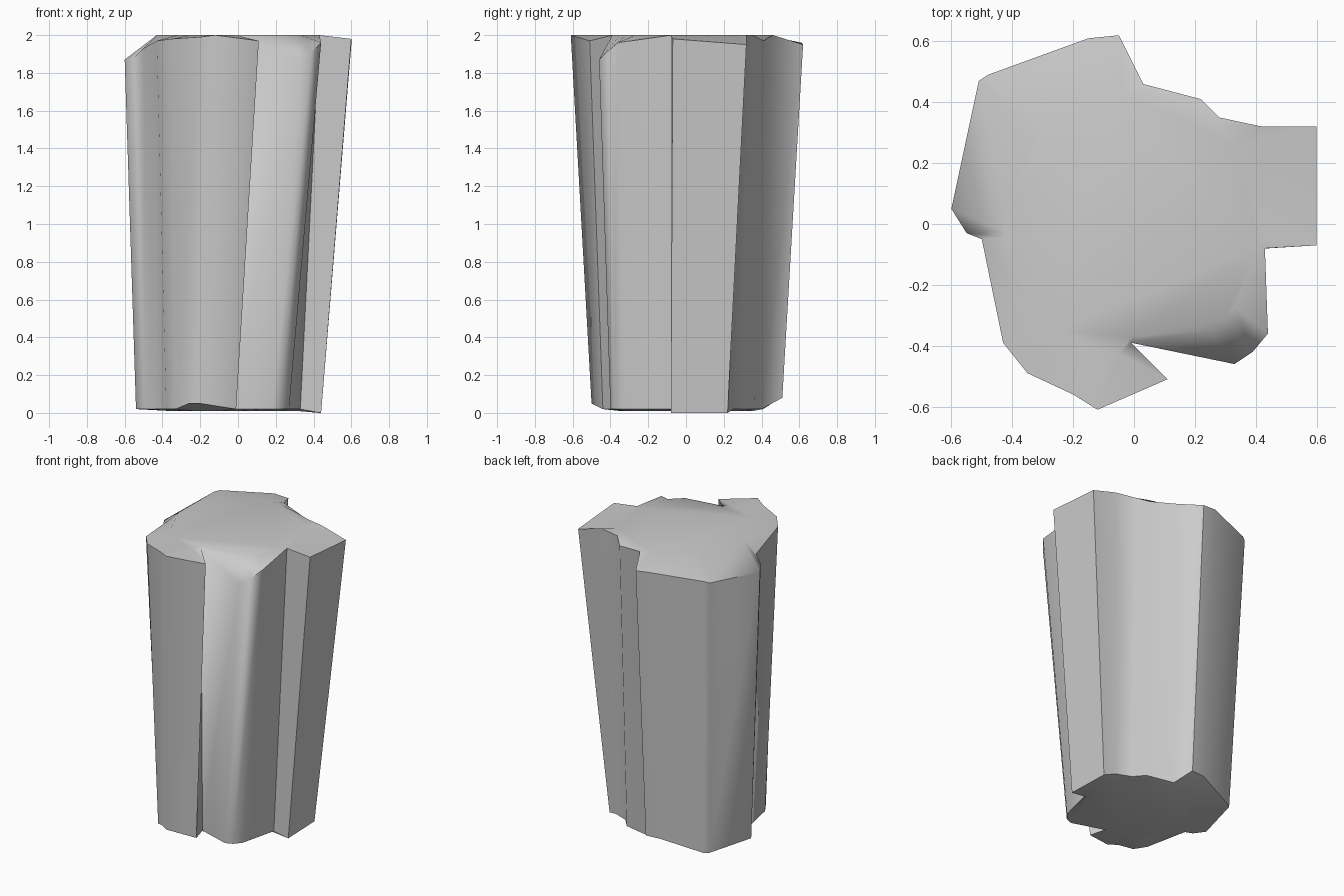
import bpy, bmesh, math

if "Cube" in bpy.data.objects:
    bpy.data.objects.remove(bpy.data.objects["Cube"])

# Column outline, counter-clockwise: top x, top y, top z, bottom x, bottom y
OUTLINE = [
    (0.60, 0.32, 1.95, 0.43, 0.22), (0.42, 0.32, 2.00, 0.36, 0.25),
    (0.28, 0.35, 2.00, 0.26, 0.29), (0.22, 0.41, 1.97, 0.20, 0.36),
    (0.03, 0.46, 2.00, 0.01, 0.40), (-0.05, 0.62, 1.95, -0.05, 0.51),
    (-0.15, 0.61, 1.96, -0.15, 0.50), (-0.48, 0.49, 1.94, -0.42, 0.41),
    (-0.51, 0.47, 1.93, -0.45, 0.39), (-0.60, 0.05, 1.87, -0.54, 0.06),
    (-0.55, -0.03, 1.88, -0.49, -0.01), (-0.50, -0.05, 1.93, -0.44, -0.03),
    (-0.43, -0.39, 1.97, -0.38, -0.32), (-0.35, -0.49, 1.98, -0.33, -0.40),
    (-0.20, -0.56, 1.99, -0.26, -0.46), (-0.12, -0.61, 2.00, -0.20, -0.50),
    (0.11, -0.51, 1.97, -0.01, -0.44), (-0.01, -0.39, 2.00, -0.04, -0.33),
    (0.33, -0.46, 1.87, 0.18, -0.40), (0.39, -0.42, 1.91, 0.23, -0.38),
    (0.44, -0.36, 1.96, 0.27, -0.33), (0.43, -0.08, 2.00, 0.33, -0.08),
    (0.60, -0.07, 1.98, 0.44, -0.08),
]
TIP = 16  # overhanging tip of the front spur
N = len(OUTLINE)


def inner_ring(points, limit, z):
    """Flat cap edge set in from the rim, kept in angular order."""
    ring = []
    for i, (x, y) in enumerate(points):
        a, r = math.atan2(y, x), math.hypot(x, y)
        if i == TIP:
            a = sum(math.atan2(q[1], q[0]) for q in (points[i - 1], points[i + 1])) / 2
        r = min(0.95 * r, limit)
        ring.append((r * math.cos(a), r * math.sin(a), z))
    return ring


top = [p[:3] for p in OUTLINE]
bottom = []
for *_, x, y in OUTLINE:
    z = 0.0 if x > 0.4 else 0.08 if y > 0.45 else 0.05 if y < -0.45 else 0.02
    bottom.append((x, y, z))

rings = [
    inner_ring([p[:2] for p in bottom], 0.36, 0.01),
    bottom,
    top,
    inner_ring([p[:2] for p in top], 0.43, 2.0),
]

# Fluted rock column, skinned through the rings and capped
bm = bmesh.new()
loops = [[bm.verts.new(co) for co in ring] for ring in rings]
for a, b in zip(loops, loops[1:]):
    for i in range(N):
        j = (i + 1) % N
        bm.faces.new((a[i], a[j], b[j], b[i]))
bm.faces.new(loops[0][::-1])
bm.faces.new(loops[-1])
bmesh.ops.recalc_face_normals(bm, faces=bm.faces)
mesh = bpy.data.meshes.new("rock_column")
bm.to_mesh(mesh)
bm.free()
column = bpy.data.objects.new("rock_column", mesh)
bpy.context.collection.objects.link(column)

# Soft shading with the deep creases kept sharp
bpy.context.view_layer.objects.active = column
column.select_set(True)
bpy.ops.object.shade_smooth_by_angle(angle=math.radians(60))
